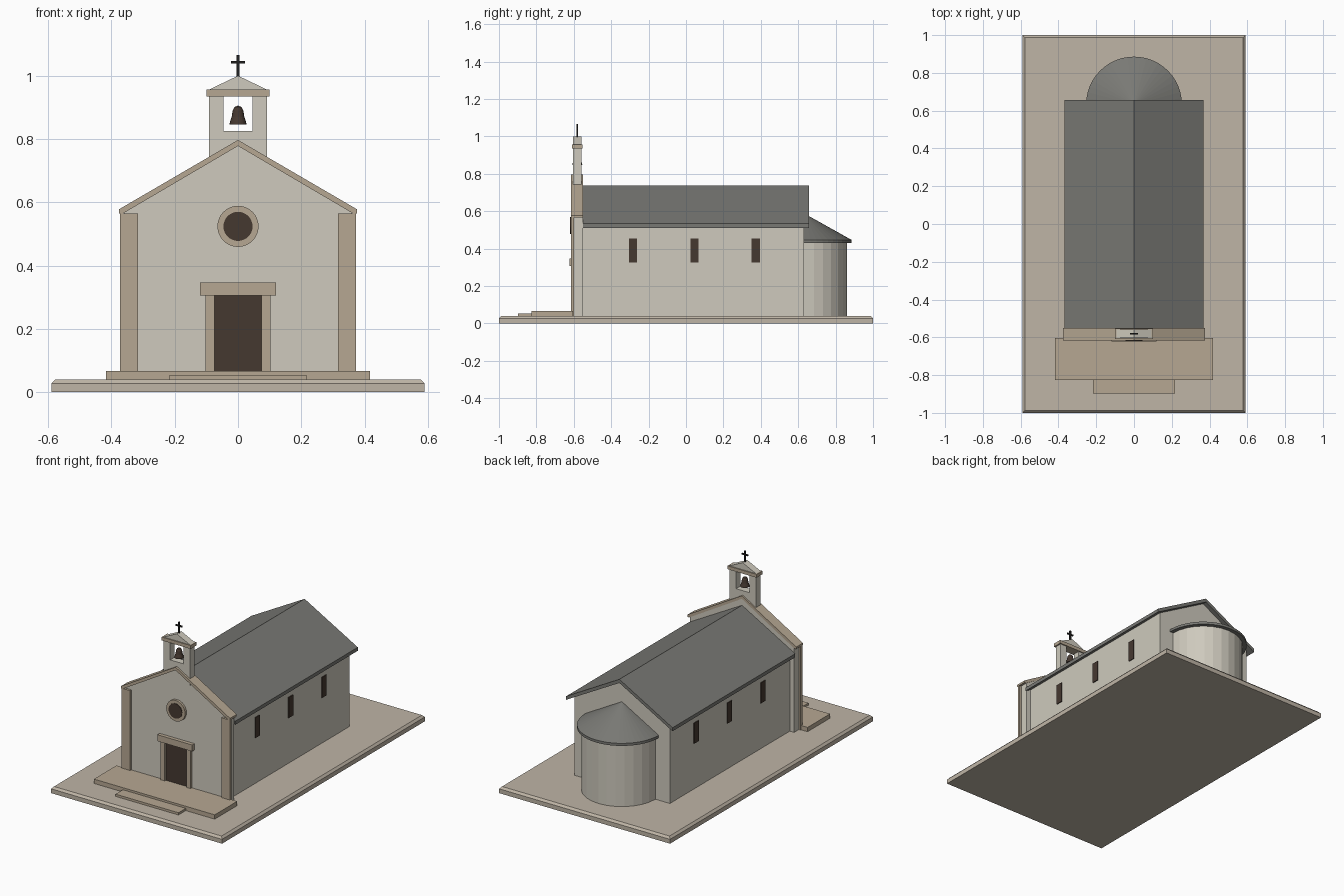
import bpy, bmesh, math

if "Cube" in bpy.data.objects:
    bpy.data.objects.remove(bpy.data.objects["Cube"])


def mat(name, r, g, b):
    m = bpy.data.materials.new(name)
    m.diffuse_color = (r, g, b, 1)
    m.use_nodes = True
    m.node_tree.nodes["Principled BSDF"].inputs["Base Color"].default_value = m.diffuse_color
    return m


WALL = mat("plaster", 0.62, 0.59, 0.51)
STONE = mat("stone", 0.47, 0.39, 0.29)
PAVE = mat("paving", 0.52, 0.46, 0.38)
ROOF = mat("slate", 0.19, 0.19, 0.175)
DARK = mat("dark_wood", 0.06, 0.04, 0.03)
IRON = mat("iron", 0.015, 0.014, 0.013)


def finish(name, bm, m):
    bmesh.ops.recalc_face_normals(bm, faces=bm.faces)
    me = bpy.data.meshes.new(name)
    bm.to_mesh(me)
    bm.free()
    ob = bpy.data.objects.new(name, me)
    bpy.context.collection.objects.link(ob)
    me.materials.append(m)
    return ob


def extrude(name, pts, vec, m):
    """Prism: closed 3D outline swept along vec."""
    bm = bmesh.new()
    f = bm.faces.new([bm.verts.new(p) for p in pts])
    r = bmesh.ops.extrude_face_region(bm, geom=[f])
    vs = [v for v in r["geom"] if isinstance(v, bmesh.types.BMVert)]
    bmesh.ops.translate(bm, verts=vs, vec=vec)
    return finish(name, bm, m)


def prism(name, xz, y0, y1, m):
    return extrude(name, [(x, y0, z) for x, z in xz], (0, y1 - y0, 0), m)


def box(name, x0, x1, y0, y1, z0, z1, m):
    return prism(name, [(x0, z0), (x1, z0), (x1, z1), (x0, z1)], y0, y1, m)


def circle(r, n=32, z=0.524):
    return [(r * math.cos(2 * math.pi * i / n), z + r * math.sin(2 * math.pi * i / n))
            for i in range(n)]


def lathe(name, profile, y, n, m):
    """Closed solid of revolution about the vertical axis at (0, y)."""
    bm = bmesh.new()
    vs = [bm.verts.new((r, y, z)) for r, z in profile]
    es = [bm.edges.new(p) for p in zip(vs, vs[1:])]
    bmesh.ops.spin(bm, geom=vs + es, cent=(0, y, 0), axis=(0, 0, 1),
                   angle=2 * math.pi, steps=n, use_merge=True)
    bmesh.ops.remove_doubles(bm, verts=bm.verts, dist=1e-5)
    return finish(name, bm, m)


# Ground slab with chamfered top edge
bm = bmesh.new()
rings = []
for inset, z in [(0, 0), (0, 0.027), (0.012, 0.04)]:
    x, y = 0.59 - inset, 1 - inset
    rings.append([bm.verts.new((sx * x, sy * y, z))
                  for sx, sy in [(-1, -1), (1, -1), (1, 1), (-1, 1)]])
bm.faces.new(rings[0])
bm.faces.new(rings[-1])
for a, b in zip(rings, rings[1:]):
    for i in range(4):
        j = (i + 1) % 4
        bm.faces.new((a[i], a[j], b[j], b[i]))
finish("ground_slab", bm, PAVE)

# Entrance steps
box("upper_step", -0.417, 0.417, -0.825, -0.603, 0.04, 0.067, STONE)
box("lower_step", -0.217, 0.217, -0.897, -0.825, 0.04, 0.054, STONE)

# Nave and its pitched roof
prism("nave", [(-0.33, 0.04), (0.33, 0.04), (0.33, 0.53), (0, 0.714), (-0.33, 0.53)],
      -0.56, 0.63, WALL)
prism("nave_roof", [(-0.367, 0.511), (0, 0.714), (0.367, 0.511), (0.367, 0.533),
                    (0, 0.737), (-0.367, 0.533)], -0.552, 0.657, ROOF)

# Round apse with conical roof
apse_y = 0.632
half = [(0.23 * math.cos(math.pi * i / 14), apse_y + 0.23 * math.sin(math.pi * i / 14), 0.04)
        for i in range(15)]
extrude("apse", [(0.23, 0.61, 0.04)] + half + [(-0.23, 0.61, 0.04)], (0, 0, 0.395), WALL)
bm = bmesh.new()
arc = [(math.cos(math.pi * i / 24), math.sin(math.pi * i / 24)) for i in range(25)]
low = [bm.verts.new((0.254 * c, apse_y + 0.254 * s, 0.43)) for c, s in arc]
top = [bm.verts.new((0.254 * c, apse_y + 0.254 * s, 0.446)) for c, s in arc]
tip = bm.verts.new((0, apse_y, 0.588))
for i in range(24):
    bm.faces.new((low[i], low[i + 1], top[i + 1], top[i]))
    bm.faces.new((top[i], top[i + 1], tip))
bm.faces.new(low)
bm.faces.new([low[0], top[0], tip, top[-1], low[-1]])
finish("apse_roof", bm, ROOF)

# Side windows
for side, s in (("right", 1), ("left", -1)):
    for i in range(3):
        y = -0.283 + 0.328 * i
        a, b = sorted((s * 0.315, s * 0.335))
        box(f"{side}_window_{i + 1}", a, b, y - 0.022, y + 0.022, 0.325, 0.453, DARK)

# Front gable wall, coping and corner pilasters
prism("facade", [(-0.36, 0.04), (0.36, 0.04), (0.36, 0.567), (0, 0.778), (-0.36, 0.567)],
      -0.6, -0.552, WALL)
prism("gable_coping", [(-0.376, 0.565), (-0.363, 0.565), (0, 0.778), (0.363, 0.565),
                       (0.376, 0.565), (0.376, 0.578), (0, 0.797), (-0.376, 0.578)],
      -0.616, -0.55, STONE)
for side, s in (("right", 1), ("left", -1)):
    a, b = sorted((s * 0.316, s * 0.373))
    box(f"{side}_pilaster", a, b, -0.614, -0.598, 0.04, 0.565, STONE)
    a, b = sorted((s * 0.075, s * 0.103))
    box(f"{side}_door_jamb", a, b, -0.616, -0.598, 0.06, 0.306, STONE)

# Door and lintel
box("door", -0.075, 0.075, -0.605, -0.59, 0.06, 0.306, DARK)
box("door_lintel", -0.12, 0.12, -0.623, -0.598, 0.306, 0.346, STONE)

# Round window
prism("round_window_ring", circle(0.065), -0.615, -0.598, STONE)
prism("round_window_glass", circle(0.046), -0.619, -0.61, DARK)

# Bell gable: U-shaped masonry, cap, pediment
prism("bell_gable", [(-0.091, 0.7), (0.091, 0.7), (0.091, 0.936), (0.046, 0.936),
                     (0.046, 0.825), (-0.046, 0.825), (-0.046, 0.936), (-0.091, 0.936)],
      -0.603, -0.56, WALL)
box("bell_gable_cap", -0.1, 0.1, -0.61, -0.553, 0.935, 0.956, STONE)
prism("bell_gable_pediment", [(-0.094, 0.955), (0.094, 0.955), (0, 1.0)],
      -0.604, -0.559, WALL)

# Bell
bell = lathe("bell", [(0, 0.846), (0.027, 0.846), (0.025, 0.855), (0.02, 0.87),
                      (0.017, 0.89), (0.011, 0.901), (0, 0.906)], -0.581, 20, DARK)

# Cross
box("cross_upright", -0.0045, 0.0045, -0.586, -0.577, 0.99, 1.066, IRON)
box("cross_arm", -0.022, 0.022, -0.585, -0.578, 1.038, 1.047, IRON)
